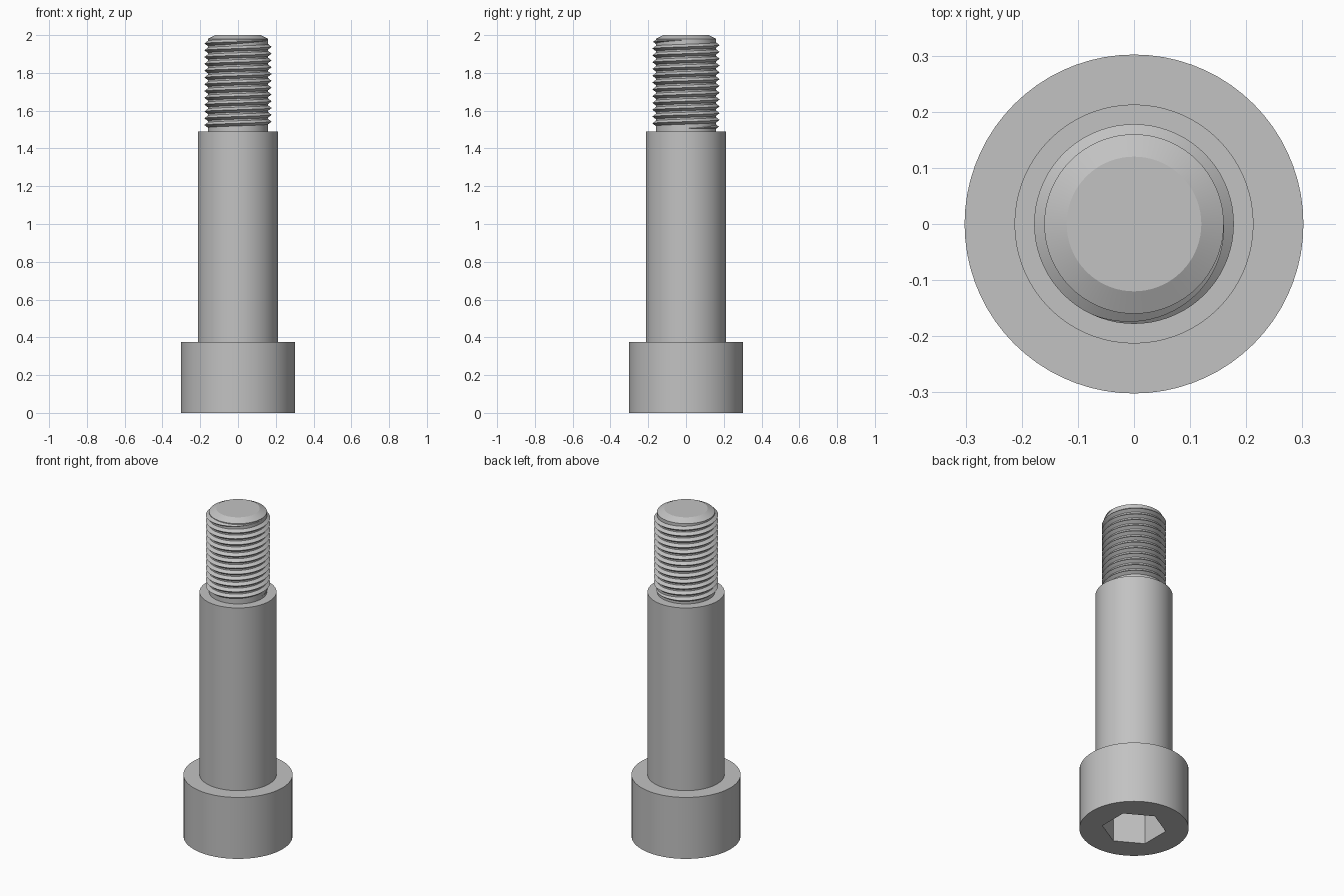
import bpy, bmesh
from math import sin, cos, pi, radians

SEG = 72
cube = bpy.data.objects.get("Cube")
if cube:
    bpy.data.objects.remove(cube, do_unlink=True)

steel = bpy.data.materials.new("plain grey steel")
steel.use_nodes = True
grey = (0.54, 0.54, 0.54, 1)
steel.diffuse_color = grey
steel.node_tree.nodes["Principled BSDF"].inputs["Base Color"].default_value = grey


def finish(name, bm):
    bmesh.ops.recalc_face_normals(bm, faces=bm.faces[:])
    mesh = bpy.data.meshes.new(name)
    bm.to_mesh(mesh)
    bm.free()
    mesh.materials.append(steel)
    obj = bpy.data.objects.new(name, mesh)
    bpy.context.collection.objects.link(obj)
    bpy.ops.object.select_all(action="DESELECT")
    obj.select_set(True)
    bpy.context.view_layer.objects.active = obj
    bpy.ops.object.shade_smooth_by_angle(angle=radians(20))


def round_radius(r, a):
    return r


def hex_radius(r, a):
    # r is the distance to the flats; corners point along +y and -y
    return r / cos((a + pi / 6) % (pi / 3) - pi / 6)


def skin(bm, rings, closed):
    # Join neighbouring rings of points with quads
    for a, b in zip(rings, rings[1:]):
        n = len(a)
        for i in range(n if closed else n - 1):
            j = (i + 1) % n
            bm.faces.new((a[i], a[j], b[j], b[i]))
    for end in (rings[0], rings[-1]):
        bm.faces.new(end)


def lathe(name, profile):
    bm = bmesh.new()
    rings = []
    for r, z, shape in profile:
        ring = []
        for i in range(SEG):
            a = 2 * pi * i / SEG
            d = shape(r, a)
            ring.append(bm.verts.new((d * cos(a), d * sin(a), z)))
        rings.append(ring)
    skin(bm, rings, True)
    finish(name, bm)


# Cylindrical head with a hexagonal socket in its underside
lathe("socket_head", [(0.154, 0.22, hex_radius), (0.154, 0, hex_radius),
                      (0.302, 0, round_radius), (0.302, 0.375, round_radius)])

# Smooth shoulder
lathe("shoulder", [(0.213, 0.37, round_radius), (0.213, 1.49, round_radius)])

# Core of the threaded end, with a chamfered tip
lathe("thread_core", [(0.16, 1.48, round_radius), (0.16, 1.98, round_radius),
                      (0.12, 2, round_radius)])

# Right-handed helical ridge, fading out at both ends
PITCH, TURNS, FADE = 0.036, 13, 0.32
bm = bmesh.new()
rings = []
steps = TURNS * SEG
for k in range(steps + 1):
    t = k / SEG
    a = 2 * pi * t
    fade = max(0.03, min(1, t / FADE, (TURNS - t) / FADE))
    z = 1.506 + PITCH * t
    half = 0.016 * fade
    ring = []
    for r, dz in ((0.157, -half), (0.16 + 0.018 * fade, 0), (0.157, half)):
        ring.append(bm.verts.new((r * cos(a), r * sin(a), z + dz)))
    rings.append(ring)
skin(bm, rings, True)
finish("thread_ridge", bm)
